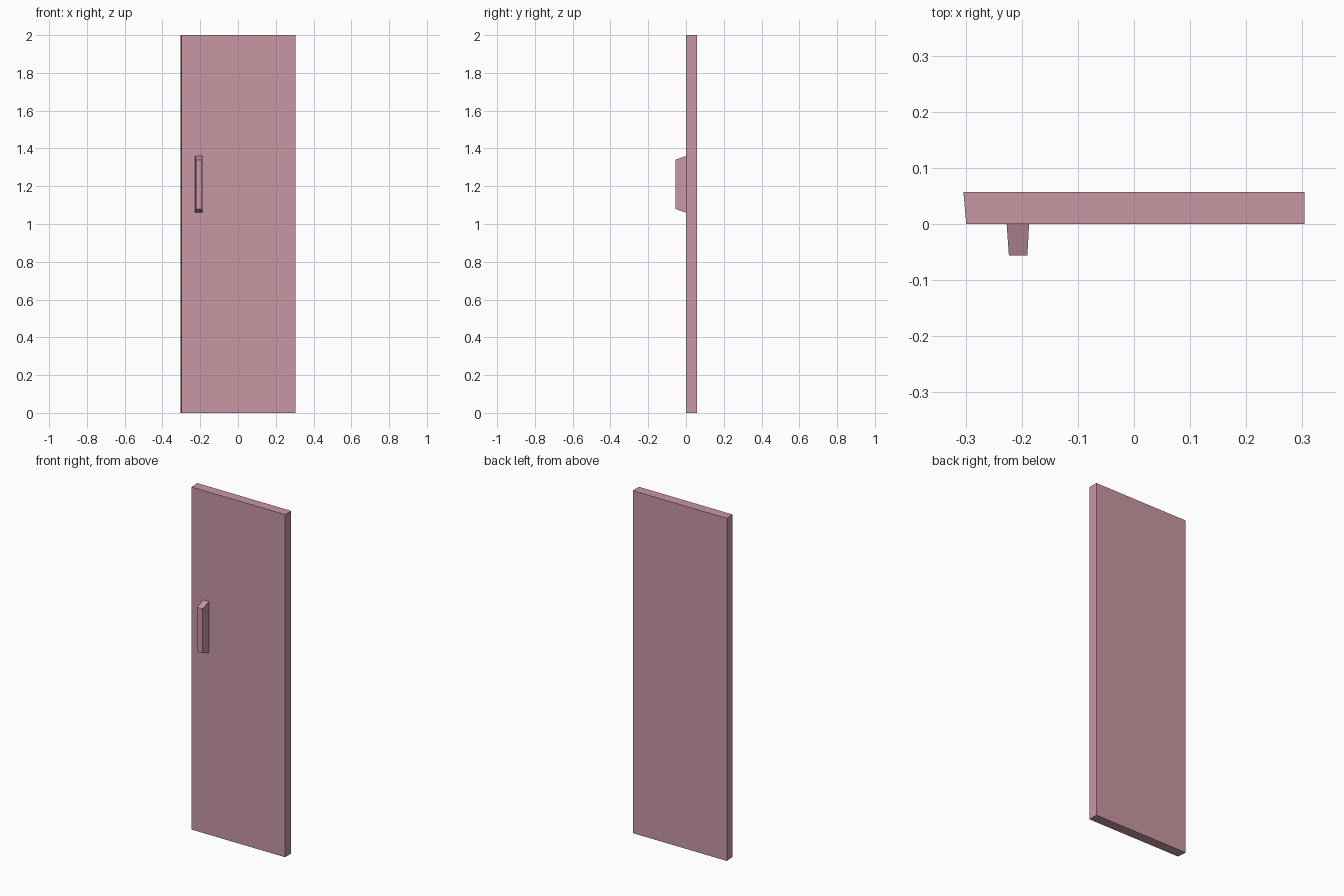
import bpy

if "Cube" in bpy.data.objects:
    bpy.data.objects.remove(bpy.data.objects["Cube"])

paint = bpy.data.materials.new("dusty_pink")
paint.diffuse_color = (0.58, 0.31, 0.37, 1)
paint.use_nodes = True
paint.node_tree.nodes["Principled BSDF"].inputs["Base Color"].default_value = paint.diffuse_color


def tapered_block(name, front, back):
    """Block lofted along y between two rectangles (y, x0, x1, z0, z1)."""
    verts = [(x, y, z)
             for y, x0, x1, z0, z1 in (front, back)
             for x, z in ((x0, z0), (x1, z0), (x1, z1), (x0, z1))]
    sides = [(i, i + 4, (i + 1) % 4 + 4, (i + 1) % 4) for i in range(4)]
    faces = [(0, 1, 2, 3), (7, 6, 5, 4)] + [f[::-1] for f in sides]
    mesh = bpy.data.meshes.new(name)
    mesh.from_pydata(verts, [], [f if n < 2 else f[::-1] for n, f in enumerate(faces)])
    mesh.materials.append(paint)
    obj = bpy.data.objects.new(name, mesh)
    bpy.context.collection.objects.link(obj)

    # Outward normals
    import bmesh
    bm = bmesh.new()
    bm.from_mesh(mesh)
    bmesh.ops.recalc_face_normals(bm, faces=bm.faces)
    bm.to_mesh(mesh)
    bm.free()
    return obj


# Door slab, with the opening edge slightly slanted
tapered_block("door_panel",
              (0.0, -0.299, 0.304, 0, 2), (0.057, -0.304, 0.304, 0, 2))

# Tapered pull handle on the front
tapered_block("door_handle",
              (-0.056, -0.223, -0.19, 1.08, 1.34), (0.0, -0.227, -0.187, 1.06, 1.36))
